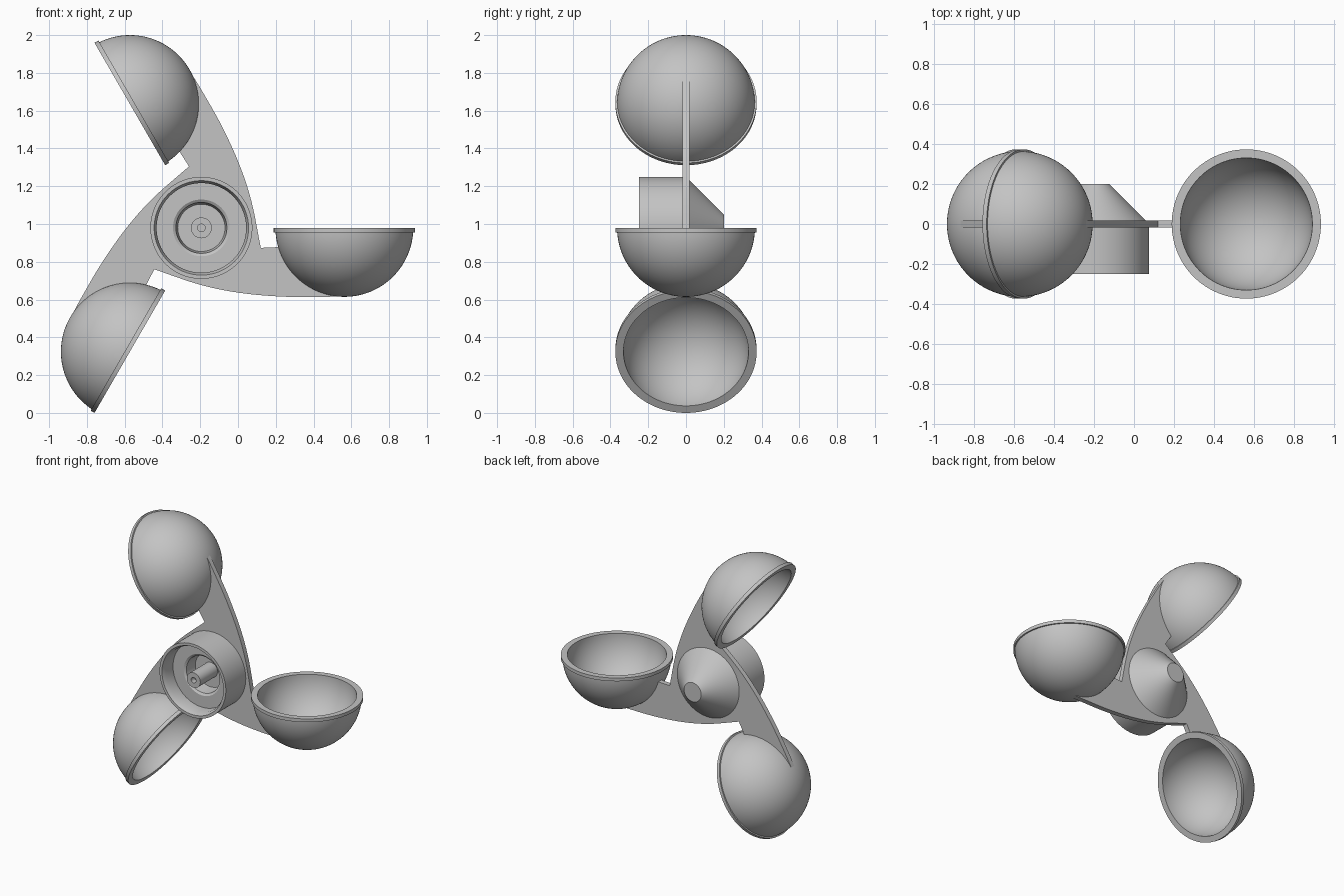
import bpy, bmesh, math
from mathutils import Matrix, Vector

if "Cube" in bpy.data.objects:
    bpy.data.objects.remove(bpy.data.objects["Cube"])

HX, HZ = -0.194, 0.9795          # rotor axis (runs along y)
ARM = 0.757                      # axis to cup centre
R_OUT, R_IN, R_RIM = 0.365, 0.331, 0.374

grey = bpy.data.materials.new("light grey")
grey.diffuse_color = (0.55, 0.55, 0.55, 1)
grey.use_nodes = True
grey.node_tree.nodes["Principled BSDF"].inputs["Base Color"].default_value = grey.diffuse_color


def finish(bm, name, matrix, angle=30):
    bmesh.ops.remove_doubles(bm, verts=bm.verts, dist=1e-5)
    bmesh.ops.recalc_face_normals(bm, faces=bm.faces)
    bm.transform(matrix)
    mesh = bpy.data.meshes.new(name)
    bm.to_mesh(mesh)
    bm.free()
    mesh.materials.append(grey)
    ob = bpy.data.objects.new(name, mesh)
    bpy.context.collection.objects.link(ob)
    bpy.ops.object.select_all(action='DESELECT')
    ob.select_set(True)
    bpy.context.view_layer.objects.active = ob
    bpy.ops.object.shade_smooth_by_angle(angle=math.radians(angle))
    return ob


def lathe(name, profile, matrix, steps=96):
    """Revolve (radius, height) points about z."""
    bm = bmesh.new()
    vs = [bm.verts.new((r, 0, h)) for r, h in profile]
    es = [bm.edges.new(p) for p in zip(vs, vs[1:])]
    bmesh.ops.spin(bm, geom=vs + es, cent=(0, 0, 0), axis=(0, 0, 1),
                   angle=2 * math.pi, steps=steps)
    return finish(bm, name, matrix)


def arc(r, a0, a1, n, cx=0, cz=0):
    return [(cx + r * math.cos(math.radians(a0 + (a1 - a0) * i / n)),
             cz + r * math.sin(math.radians(a0 + (a1 - a0) * i / n)))
            for i in range(n + 1)]


hub_place = Matrix.Translation((HX, 0, HZ))


def turn(k):
    return Matrix.Rotation(math.radians(-120 * k), 4, 'Y')


# Cups: hollow hemispheres with a projecting rim band
dip = 0.024
a_rim = -math.degrees(math.asin(dip / R_OUT))
cup = (arc(R_OUT, -90, a_rim, 32) + [(R_RIM, -dip), (R_RIM, 0)]
       + arc(R_IN, 0, -90, 32))
cup[0] = (0, -R_OUT)
cup[-1] = (0, -R_IN)
for k in range(3):
    lathe(f"cup_{k + 1}", cup,
          hub_place @ turn(k) @ Matrix.Translation((ARM, 0, 0)))

# Arm plate: one arm outline repeated three times around the axis
curve = [Vector(p) for p in ((-0.249, -0.2195), (-0.01, -0.300), (0.197, -0.343),
                             (0.42, -0.3635), (0.63, -0.3655), (ARM, -0.362))]


def smooth(pts, n=8):
    """Catmull-Rom curve through the points."""
    p = [2 * pts[0] - pts[1]] + pts + [2 * pts[-1] - pts[-2]]
    out = []
    for a, b, c, d in zip(p, p[1:], p[2:], p[3:]):
        for i in range(n):
            t = i / n
            out.append(0.5 * (2 * b + (c - a) * t + (2 * a - 5 * b + 4 * c - d) * t * t
                              + (3 * b - a - 3 * c + d) * t ** 3))
    return out + [pts[-1]]


one_arm = [tuple(p) for p in smooth(curve)] + arc(0.35, 268, 196.8, 20, ARM, 0)
bm = bmesh.new()
T = 0.018
ring = [bm.verts.new(turn(k) @ Vector((x, -T, z))) for k in range(3) for x, z in one_arm]
face = bm.faces.new(ring)
ext = bmesh.ops.extrude_face_region(bm, geom=[face])
bmesh.ops.translate(bm, vec=(0, 2 * T, 0),
                    verts=[g for g in ext["geom"] if isinstance(g, bmesh.types.BMVert)])
bmesh.ops.triangulate(bm, faces=[f for f in bm.faces if len(f.verts) > 4])
finish(bm, "arm_plate", hub_place)

# Hub: stepped socket with a centre post in front, cone behind (height = y)
hub = [(0, -0.20), (0.02, -0.20), (0.02, -0.24), (0.055, -0.24), (0.055, -0.04),
       (0.125, -0.04), (0.135, -0.13), (0.15, -0.14), (0.237, -0.14), (0.237, -0.22),
       (0.25, -0.25), (0.27, -0.25), (0.27, 0), (0.07, 0.20), (0, 0.20)]
lathe("hub", hub, hub_place @ Matrix.Rotation(math.radians(-90), 4, 'X'))
